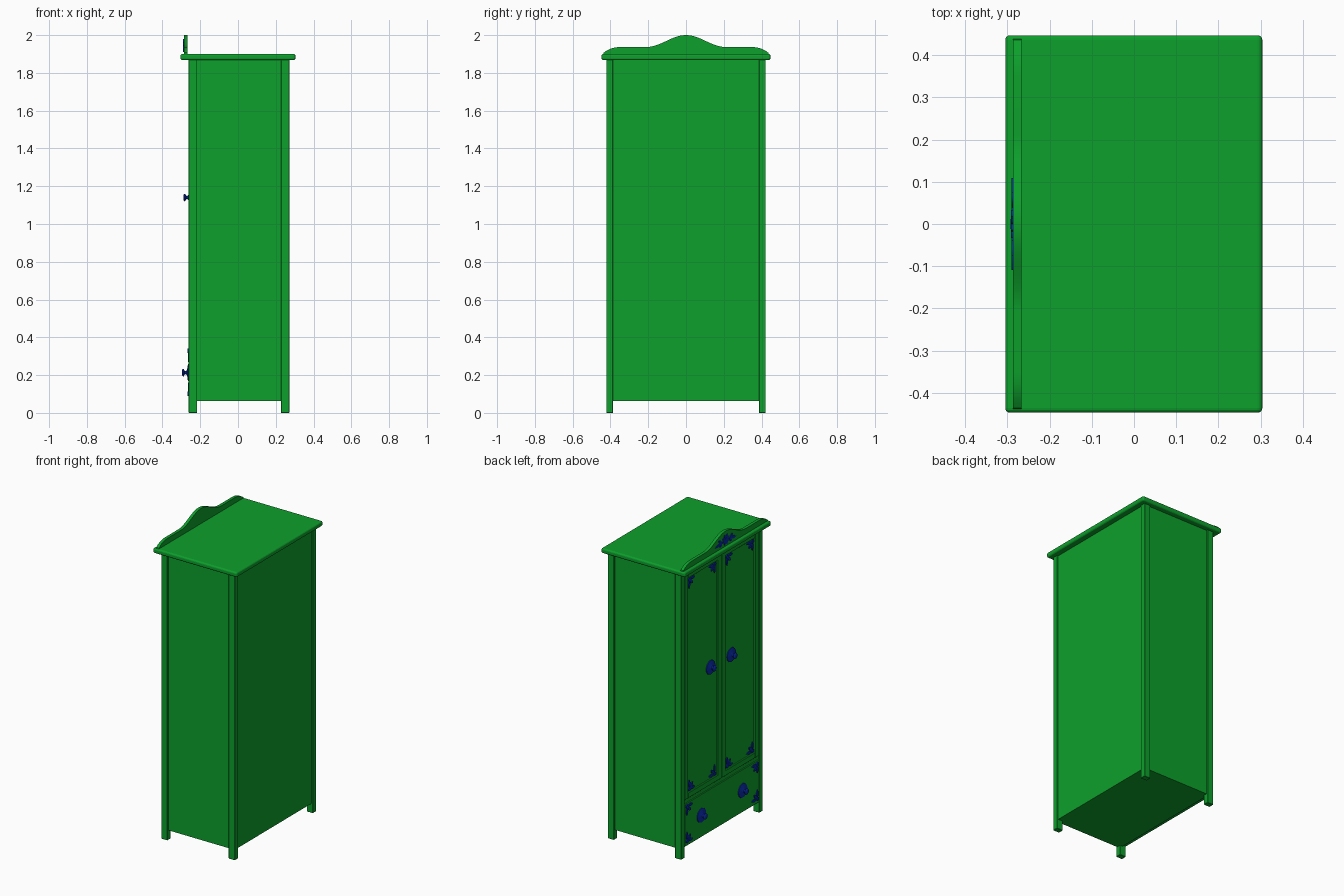
import bpy, bmesh
from math import sin, cos, pi, atan2
from mathutils import Matrix, Vector

if "Cube" in bpy.data.objects:
    bpy.data.objects.remove(bpy.data.objects["Cube"])


def material(name, rgb):
    m = bpy.data.materials.new(name)
    m.diffuse_color = (*rgb, 1)
    m.use_nodes = True
    m.node_tree.nodes["Principled BSDF"].inputs["Base Color"].default_value = m.diffuse_color
    return m


GREEN = material("green_paint", (0.004, 0.35, 0.025))
BLUE = material("blue_metal", (0.003, 0.025, 0.4))


def finish(name, bm, mat, bevel=0, segments=1, smooth=False):
    bmesh.ops.recalc_face_normals(bm, faces=bm.faces)
    me = bpy.data.meshes.new(name)
    bm.to_mesh(me)
    bm.free()
    ob = bpy.data.objects.new(name, me)
    bpy.context.collection.objects.link(ob)
    me.materials.append(mat)
    if bevel:
        mod = ob.modifiers.new("bevel", 'BEVEL')
        mod.width, mod.segments = bevel, segments
    if smooth:
        bpy.ops.object.select_all(action='DESELECT')
        ob.select_set(True)
        bpy.context.view_layer.objects.active = ob
        bpy.ops.object.shade_smooth_by_angle(angle=0.6)
    return ob


def box(name, x, y, z, bevel=0, segments=1, smooth=False):
    bm = bmesh.new()
    size = (x[1] - x[0], y[1] - y[0], z[1] - z[0])
    mid = Vector((sum(x) / 2, sum(y) / 2, sum(z) / 2))
    bmesh.ops.create_cube(bm, size=1, matrix=Matrix.Translation(mid) @ Matrix.Diagonal((*size, 1)))
    return finish(name, bm, GREEN, bevel, segments, smooth)


def add_prism(bm, pts, x0, x1):
    """Extrude a (y, z) outline from x0 to x1."""
    a = [bm.verts.new((x0, y, z)) for y, z in pts]
    b = [bm.verts.new((x1, y, z)) for y, z in pts]
    bm.faces.new(a)
    bm.faces.new(b[::-1])
    for i in range(len(a)):
        j = (i + 1) % len(a)
        bm.faces.new((a[i], b[i], b[j], a[j]))


def leaf(c, angle, length, width, n=10):
    """Pointed leaf outline starting at c."""
    side = [(t / n * length, width * sin(pi * (t / n) ** 1.4)) for t in range(n + 1)]
    pts = side + [(u, -w) for u, w in side[-2:0:-1]]
    return [(c[0] + u * cos(angle) - w * sin(angle),
             c[1] + u * sin(angle) + w * cos(angle)) for u, w in pts]


def disc(c, r, n=16):
    return [(c[0] + r * cos(2 * pi * i / n), c[1] + r * sin(2 * pi * i / n)) for i in range(n)]


# Carcass and corner posts
box("carcass", (-0.235, 0.264), (-0.412, 0.412), (0.063, 1.87))
for sx, xs in (("front", (-0.261, -0.216)), ("back", (0.227, 0.272))):
    for sy, ys in (("left", (0.386, 0.422)), ("right", (-0.422, -0.386))):
        box(f"{sx}_{sy}_post", xs, ys, (0, 1.87), 0.002)

# Cornice board
box("top_board", (-0.305, 0.304), (-0.447, 0.447), (1.868, 1.901), 0.011, 4)

# Curved crest
half = [(0.438, 1.90), (0.436, 1.907), (0.42, 1.918), (0.40, 1.928), (0.375, 1.935), (0.35, 1.937), (0.21, 1.937)]
half += [(0.21 - 0.21 * t / 14, 1.9685 - 0.0315 * cos(pi * t / 14)) for t in range(1, 14)]
bm = bmesh.new()
add_prism(bm, half + [(0, 2.0)] + [(-y, z) for y, z in half[::-1]], -0.287, -0.267)
finish("crest", bm, GREEN, smooth=True)

# Drawer and rails
box("drawer_front", (-0.26, -0.23), (-0.384, 0.384), (0.07, 0.35), 0.002)
box("middle_rail", (-0.254, -0.23), (-0.387, 0.387), (0.345, 0.375))
box("upper_rail", (-0.257, -0.23), (-0.387, 0.387), (1.85, 1.87))

# Framed doors
for side, s in (("left", 1), ("right", -1)):
    def span(a, b):
        return tuple(sorted((s * a, s * b)))
    box(f"{side}_door_panel", (-0.249, -0.23), span(0.04, 0.36), (0.39, 1.84))
    box(f"{side}_door_inner_stile", (-0.259, -0.23), span(0.003, 0.04), (0.375, 1.848), 0.002)
    box(f"{side}_door_outer_stile", (-0.259, -0.23), span(0.345, 0.384), (0.375, 1.848), 0.002)
    box(f"{side}_door_bottom_rail", (-0.259, -0.23), span(0.039, 0.346), (0.375, 0.41), 0.002)
    box(f"{side}_door_top_rail", (-0.259, -0.23), span(0.039, 0.346), (1.815, 1.848), 0.002)


# Corner ornaments: two long leaves along the edges, a short one between
def corner_ornament(name, y, z, dy, dz, x):
    bm = bmesh.new()
    d = atan2(dz, dy)
    c = (y + 0.016 * dy, z + 0.016 * dz)
    add_prism(bm, leaf(c, d, 0.05, 0.01), x - 0.006, x)
    for turn in (-1, 1):
        add_prism(bm, leaf(c, d + turn * pi / 4, 0.06, 0.009), x - 0.005, x)
    add_prism(bm, disc(c, 0.012), x - 0.007, x)
    finish(name, bm, BLUE, smooth=True)


for s in (1, -1):
    for dz, z in ((1, 0.41), (-1, 1.815)):
        corner_ornament("door_outer_ornament", s * 0.343, z, -s, dz, -0.249)
        corner_ornament("door_inner_ornament", s * 0.048, z, s, dz, -0.249)
    for dz, z in ((1, 0.085), (-1, 0.345)):
        corner_ornament("drawer_ornament", s * 0.38, z, -s, dz, -0.26)


# Turned knobs on round plates
def knob(name, y, z, x):
    profile = [(0.046, 0), (0.045, 0.004), (0.036, 0.007), (0.018, 0.009), (0.01, 0.013), (0.008, 0.02),
               (0.012, 0.024), (0.019, 0.027), (0.02, 0.031), (0.016, 0.035), (0.008, 0.037)]
    n = 24
    bm = bmesh.new()
    rings = [[bm.verts.new((x - h, y + r * cos(2 * pi * i / n), z + r * sin(2 * pi * i / n)))
              for i in range(n)] for r, h in profile]
    for a, b in zip(rings, rings[1:]):
        for i in range(n):
            bm.faces.new((a[i], a[(i + 1) % n], b[(i + 1) % n], b[i]))
    bm.faces.new(rings[0])
    bm.faces.new(rings[-1])
    finish(name, bm, BLUE, smooth=True)


for side, s in (("left", 1), ("right", -1)):
    knob(f"{side}_door_knob", s * 0.107, 1.14, -0.252)
    knob(f"{side}_drawer_knob", s * 0.213, 0.213, -0.26)

# Crest ornament: central flower with side sprays
bm = bmesh.new()
centre = (0, 1.945)
for k in range(8):
    add_prism(bm, leaf(centre, k * pi / 4 + pi / 8, 0.036, 0.009), -0.291, -0.287)
add_prism(bm, disc(centre, 0.012), -0.292, -0.287)
for s in (0, 1):
    def flip(pts):
        return [(-y, z) for y, z in pts] if s else pts
    add_prism(bm, flip(leaf((0.02, 1.942), -0.16, 0.09, 0.009)), -0.29, -0.287)
    add_prism(bm, flip(leaf((0.035, 1.938), 0.5, 0.045, 0.009)), -0.29, -0.287)
    add_prism(bm, flip(leaf((0.035, 1.938), -0.7, 0.036, 0.008)), -0.29, -0.287)
finish("crest_ornament", bm, BLUE, smooth=True)
